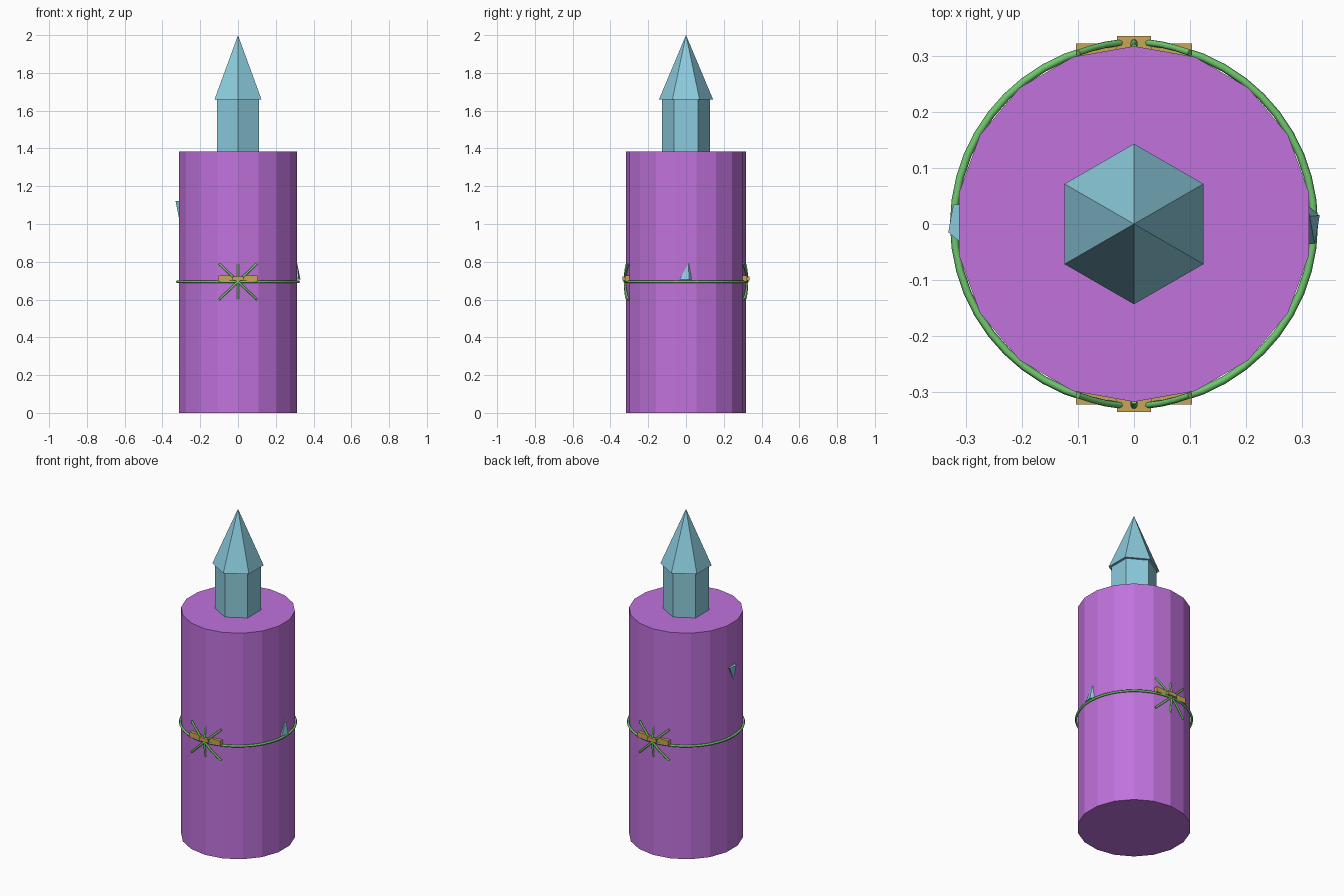
import bpy, bmesh, math
from mathutils import Vector

cube = bpy.data.objects.get("Cube")
if cube:
    bpy.data.objects.remove(cube, do_unlink=True)


def material(name, rgb):
    m = bpy.data.materials.new(name)
    m.use_nodes = True
    m.diffuse_color = (*rgb, 1)
    m.node_tree.nodes["Principled BSDF"].inputs["Base Color"].default_value = (*rgb, 1)
    return m


purple = material("purple wax", (0.53, 0.17, 0.72))
blue = material("pale blue crystal", (0.26, 0.60, 0.72))
green = material("green vine", (0.16, 0.58, 0.15))
gold = material("gold", (0.58, 0.38, 0.10))


def finish(name, bm, mat):
    bmesh.ops.recalc_face_normals(bm, faces=bm.faces)
    mesh = bpy.data.meshes.new(name)
    bm.to_mesh(mesh)
    bm.free()
    mesh.materials.append(mat)
    ob = bpy.data.objects.new(name, mesh)
    bpy.context.collection.objects.link(ob)
    return ob


def prism(name, sides, r_low, r_high, z_low, z_high, mat):
    """Flat-faced upright prism or cone with a corner on the y axis."""
    bm = bmesh.new()
    bmesh.ops.create_cone(bm, cap_ends=True, segments=sides, radius1=r_low,
                          radius2=r_high, depth=z_high - z_low)
    first = max(bm.verts, key=lambda v: v.co.xy.length)
    turn = math.pi / 2 - math.atan2(first.co.y, first.co.x)
    for v in bm.verts:
        x, y = v.co.x, v.co.y
        v.co.x = x * math.cos(turn) - y * math.sin(turn)
        v.co.y = x * math.sin(turn) + y * math.cos(turn)
        v.co.z += (z_low + z_high) / 2
    return finish(name, bm, mat)


def box(name, low, high, mat):
    bm = bmesh.new()
    bmesh.ops.create_cube(bm, size=1)
    for v in bm.verts:
        v.co = Vector([(a + b) / 2 + c * (b - a) for a, b, c in zip(low, high, v.co)])
    return finish(name, bm, mat)


def vine(name, strands, radius, cyclic=False):
    """Round tubes along lists of points."""
    cu = bpy.data.curves.new(name, 'CURVE')
    cu.dimensions = '3D'
    cu.bevel_depth = radius
    cu.bevel_resolution = 1
    cu.use_fill_caps = True
    for pts in strands:
        sp = cu.splines.new('POLY')
        sp.points.add(len(pts) - 1)
        for p, co in zip(sp.points, pts):
            p.co = (*co, 1)
        sp.use_cyclic_u = cyclic
        sp.use_smooth = True
    cu.materials.append(green)
    ob = bpy.data.objects.new(name, cu)
    bpy.context.collection.objects.link(ob)
    return ob


# Column and crystal top
prism("column", 18, 0.317, 0.317, 0, 1.385, purple)
prism("crystal_shaft", 6, 0.127, 0.127, 1.38, 1.66, blue)
prism("crystal_tip", 6, 0.143, 0, 1.66, 2.0, blue)

# Vine ring around the column
mid = 0.695
angles = [math.tau * i / 48 for i in range(48)]
vine("vine_ring", [[(0.321 * math.cos(a), 0.321 * math.sin(a), mid) for a in angles]],
     0.007, cyclic=True)

# Bent vine stars and gold clasps, front and back
for side, where in ((-1, "front"), (1, "back")):
    strands = []
    for x, z in ((0.1, 0.095), (-0.1, 0.095), (0, 0.092)):
        strand = []
        for i in range(9):
            t = i / 4 - 1
            r2 = (x * x + z * z) * t * t
            strand.append((x * t, side * (0.324 - r2), mid + z * t))
        strands.append(strand)
    vine(where + "_vine_star", strands, 0.006)

    for x0, x1, y0, y1, z0, z1, part in (
            (-0.103, -0.03, 0.295, 0.322, 0.695, 0.728, "clasp_right"),
            (0.03, 0.103, 0.295, 0.322, 0.695, 0.728, "clasp_left"),
            (-0.03, 0.03, 0.31, 0.335, 0.70, 0.722, "clasp_middle")):
        ya, yb = sorted((side * y0, side * y1))
        box(where + "_" + part, (x0, ya, z0), (x1, yb, z1), gold)

# Crystal shards poking out of the two sides, one the inverse of the other
base = ((0.29, -0.035), (0.322, -0.035), (0.331, 0.015), (0.31, 0.032), (0.29, 0.032))
for s, z0, name in ((1, 0.705, "left_shard"), (-1, 1.123, "right_shard")):
    bm = bmesh.new()
    ring = [bm.verts.new((s * x, s * y, z0)) for x, y in base]
    apex = bm.verts.new((s * 0.313, s * 0.014, z0 + s * 0.09))
    bm.faces.new(ring)
    for a, b in zip(ring, ring[1:] + ring[:1]):
        bm.faces.new((a, b, apex))
    finish(name, bm, blue)
